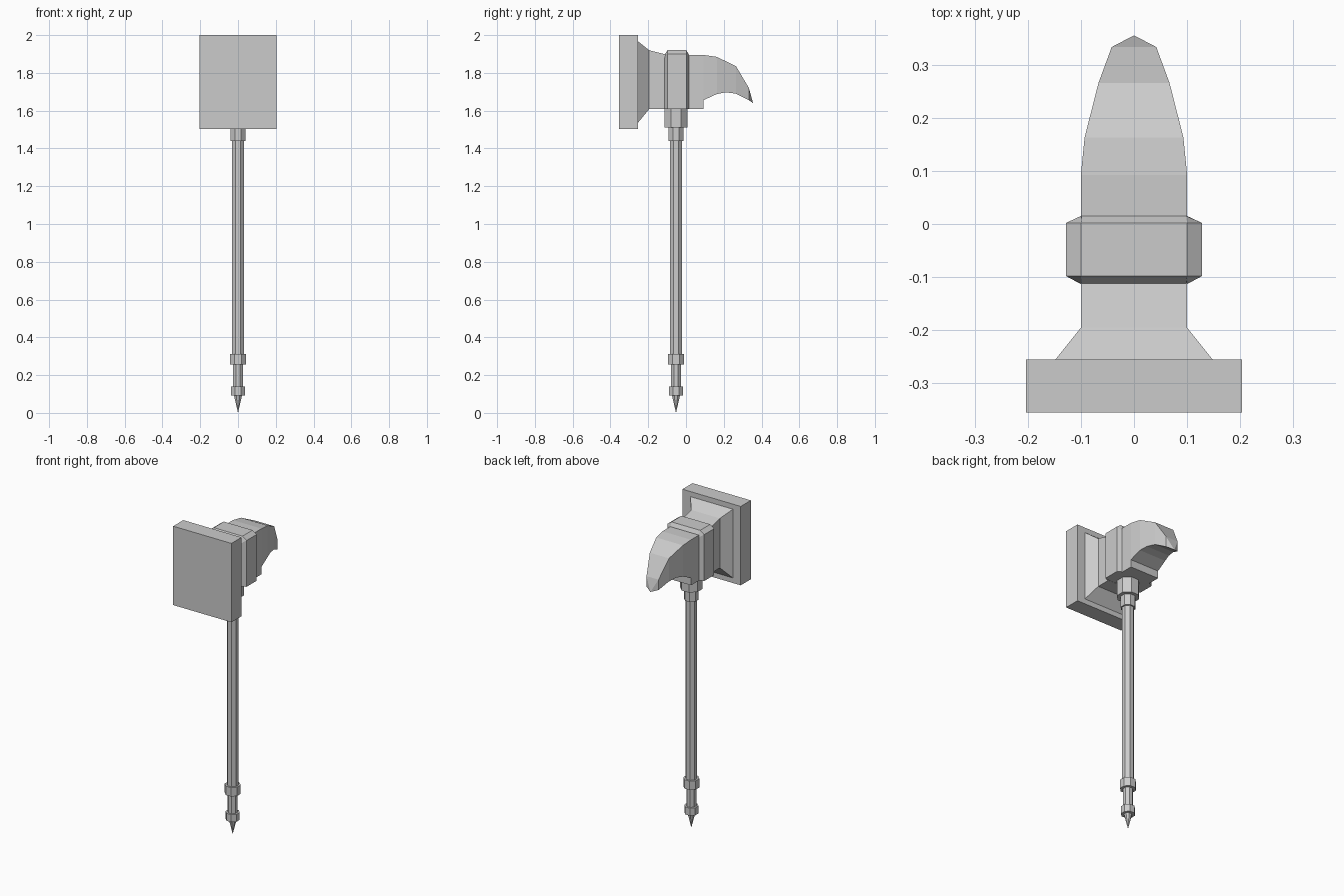
import bpy, bmesh, math

cube = bpy.data.objects.get("Cube")
if cube:
    bpy.data.objects.remove(cube)

steel = bpy.data.materials.new("grey_steel")
steel.use_nodes = True
grey = (0.6, 0.6, 0.6, 1)
steel.diffuse_color = grey
steel.node_tree.nodes["Principled BSDF"].inputs["Base Color"].default_value = grey

AXIS_Y = -0.053  # shaft centre line


def loft(name, rings):
    """Flat-shaded solid through rings of equal point count, capped at both ends."""
    bm = bmesh.new()
    loops = [[bm.verts.new(p) for p in ring] for ring in rings]
    n = len(loops[0])
    for a, b in zip(loops, loops[1:]):
        for i in range(n):
            j = (i + 1) % n
            bm.faces.new((a[i], a[j], b[j], b[i]))
    bm.faces.new(loops[0])
    bm.faces.new(loops[-1])
    bmesh.ops.remove_doubles(bm, verts=bm.verts, dist=0.0005)
    bmesh.ops.recalc_face_normals(bm, faces=bm.faces)
    mesh = bpy.data.meshes.new(name)
    bm.to_mesh(mesh)
    bm.free()
    mesh.materials.append(steel)
    obj = bpy.data.objects.new(name, mesh)
    bpy.context.collection.objects.link(obj)


def rect(y, half, low, high):
    return [(-half, y, low), (half, y, low), (half, y, high), (-half, y, high)]


def octagon(z, half):
    r = half / math.cos(math.pi / 8)
    angles = [(k + 0.5) * math.pi / 4 for k in range(8)]
    return [(r * math.cos(a), AXIS_Y + r * math.sin(a), z) for a in angles]


def banded(y, half, low, shoulder, inner, high):
    return [(-half, y, low), (half, y, low), (half, y, shoulder),
            (inner, y, high), (-inner, y, high), (-half, y, shoulder)]


# Striking plate and the flared neck behind it
loft("striking_plate", [rect(-0.355, 0.203, 1.503, 2.0), rect(-0.255, 0.203, 1.503, 2.0)])
loft("flared_neck", [rect(-0.255, 0.148, 1.535, 1.968),
                     rect(-0.195, 0.1, 1.608, 1.92),
                     rect(-0.105, 0.1, 1.608, 1.897)])

# Bevelled band around the middle of the head
loft("head_band", [banded(-0.113, 0.1, 1.61, 1.88, 0.098, 1.897),
                   banded(-0.098, 0.128, 1.608, 1.9, 0.1, 1.92),
                   banded(0.002, 0.128, 1.608, 1.9, 0.1, 1.92),
                   banded(0.015, 0.1, 1.61, 1.88, 0.098, 1.897)])

# Curved beak: y, half width, underside, top
loft("beak_base", [rect(0.0, 0.1, 1.608, 1.895), rect(0.092, 0.1, 1.608, 1.895)])
beak = [(0.092, 0.1, 1.655, 1.895), (0.163, 0.093, 1.688, 1.885),
        (0.21, 0.081, 1.697, 1.862), (0.265, 0.067, 1.69, 1.835),
        (0.333, 0.042, 1.655, 1.72), (0.355, 0.0, 1.64, 1.64)]
loft("beak", [rect(*s) for s in beak])

# Shaft, collars and pommel: name, (bottom z, half width), (top z, half width)
for name, bottom, top in [
    ("head_collar", (1.51, 0.061), (1.612, 0.061)),
    ("upper_collar", (1.44, 0.04), (1.515, 0.04)),
    ("shaft", (0.3, 0.032), (1.45, 0.032)),
    ("grip_ring", (0.257, 0.043), (0.313, 0.043)),
    ("lower_shaft", (0.13, 0.027), (0.26, 0.027)),
    ("pommel_ring", (0.093, 0.038), (0.14, 0.038)),
    ("pommel_spike", (0.0, 0.0), (0.095, 0.022)),
]:
    loft(name, [octagon(*bottom), octagon(*top)])
